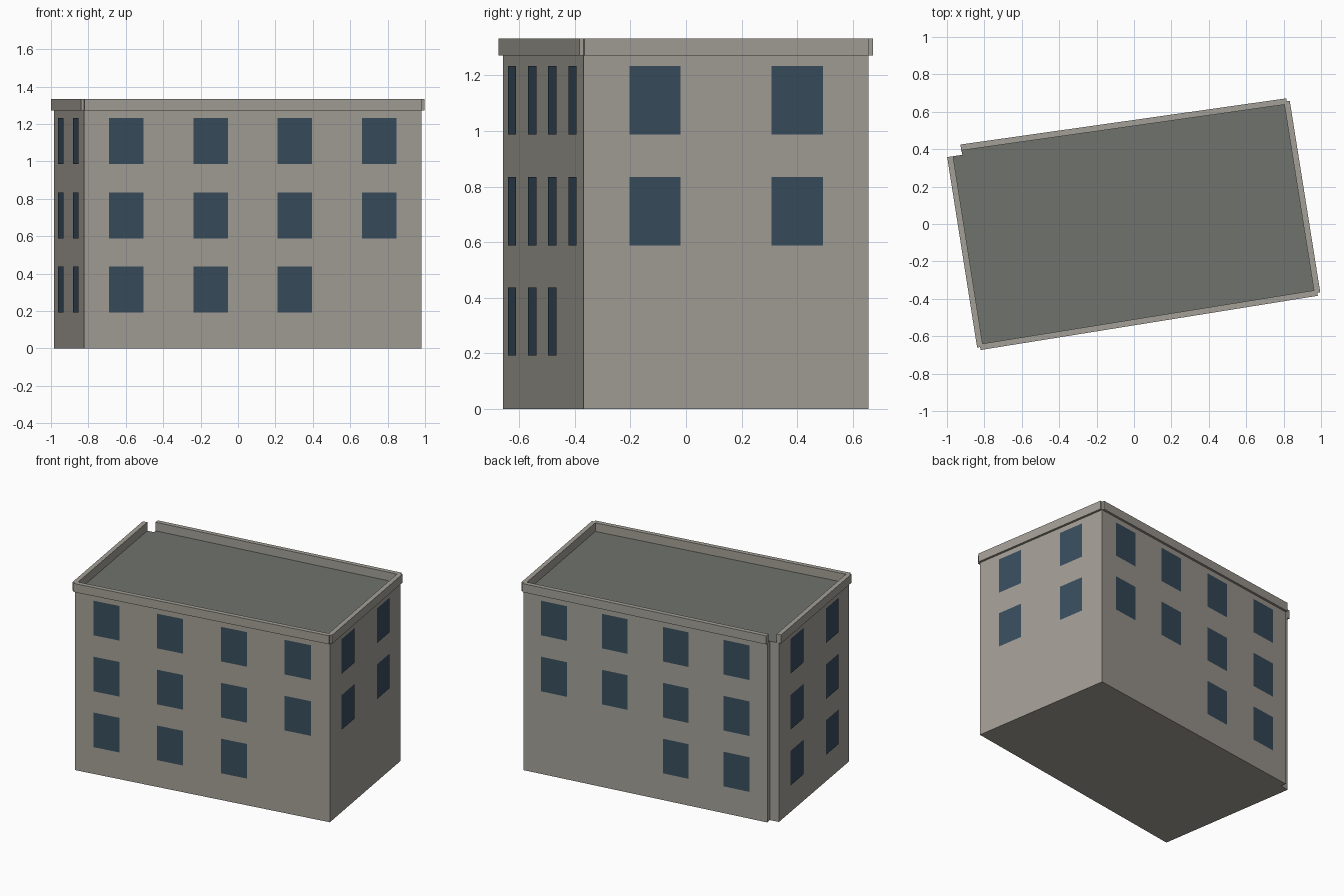
import bpy, bmesh
from mathutils import Vector

if "Cube" in bpy.data.objects:
    bpy.data.objects.remove(bpy.data.objects["Cube"])

WALL_TOP, PARAPET_TOP = 1.272, 1.333
OVERHANG, GLASS_OFFSET = 0.016, 0.004
WIN_W, WIN_H = 0.187, 0.246
ROWS = [0.315, 0.712, 1.110]

# Footprint corners, anticlockwise, with a small notch at the back left
A, B, C = (-0.823, -0.658), (0.98, -0.368), (0.817, 0.656)
D, E, F = (-0.926, 0.409), (-0.918, 0.370), (-0.983, 0.360)
FOOTPRINT = [A, B, C, D, E, F]


def material(name, rgb):
    m = bpy.data.materials.new(name)
    m.diffuse_color = (*rgb, 1)
    m.use_nodes = True
    m.node_tree.nodes["Principled BSDF"].inputs["Base Color"].default_value = m.diffuse_color
    return m


wall_mat = material("stone", (0.37, 0.35, 0.31))
roof_mat = material("roofing", (0.16, 0.175, 0.15))
glass_mat = material("glass", (0.04, 0.075, 0.11))


def make_object(name, bm, mat):
    mesh = bpy.data.meshes.new(name)
    bm.to_mesh(mesh)
    bm.free()
    mesh.materials.append(mat)
    obj = bpy.data.objects.new(name, mesh)
    bpy.context.collection.objects.link(obj)
    return obj


def prism(bm, points, z0, z1):
    low = [bm.verts.new((x, y, z0)) for x, y in points]
    high = [bm.verts.new((x, y, z1)) for x, y in points]
    bm.faces.new(low[::-1])
    bm.faces.new(high)
    n = len(points)
    for i in range(n):
        j = (i + 1) % n
        bm.faces.new((low[i], low[j], high[j], high[i]))


def wall_frame(p, q):
    p, q = Vector(p), Vector(q)
    along = (q - p).normalized()
    return p, q, along, Vector((along.y, -along.x))


# Main building body; its top face is the roof
bm = bmesh.new()
prism(bm, FOOTPRINT, 0, WALL_TOP)
body = make_object("building_body", bm, wall_mat)
body.data.materials.append(roof_mat)
for face in body.data.polygons:
    if face.normal.z > 0.9:
        face.material_index = 1

# Each long wall: column count and the (row, column) places left blank
SIDES = {
    "front": (A, B, 4, {(0, 3)}),
    "right": (B, C, 2, {(0, 0), (0, 1)}),
    "back": (C, D, 4, {(0, 0), (0, 1)}),
    "left": (F, A, 2, set()),
}

for side, (start, end, columns, blank) in SIDES.items():
    p, q, along, out = wall_frame(start, end)

    # Parapet strip straddling the wall line
    bm = bmesh.new()
    o = out * OVERHANG
    prism(bm, [p + o, q + o, q - o, p - o], WALL_TOP, PARAPET_TOP)
    make_object(side + "_parapet", bm, wall_mat)

    # Flat window panes just proud of the wall
    bm = bmesh.new()
    for row, z in enumerate(ROWS):
        for col in range(columns):
            if (row, col) in blank:
                continue
            c = p.lerp(q, (col + 0.5) / columns) + out * GLASS_OFFSET
            corners = [(-1, -1), (1, -1), (1, 1), (-1, 1)]
            bm.faces.new([
                bm.verts.new((*(c + along * s * WIN_W / 2), z + t * WIN_H / 2))
                for s, t in corners])
    make_object(side + "_windows", bm, glass_mat)
